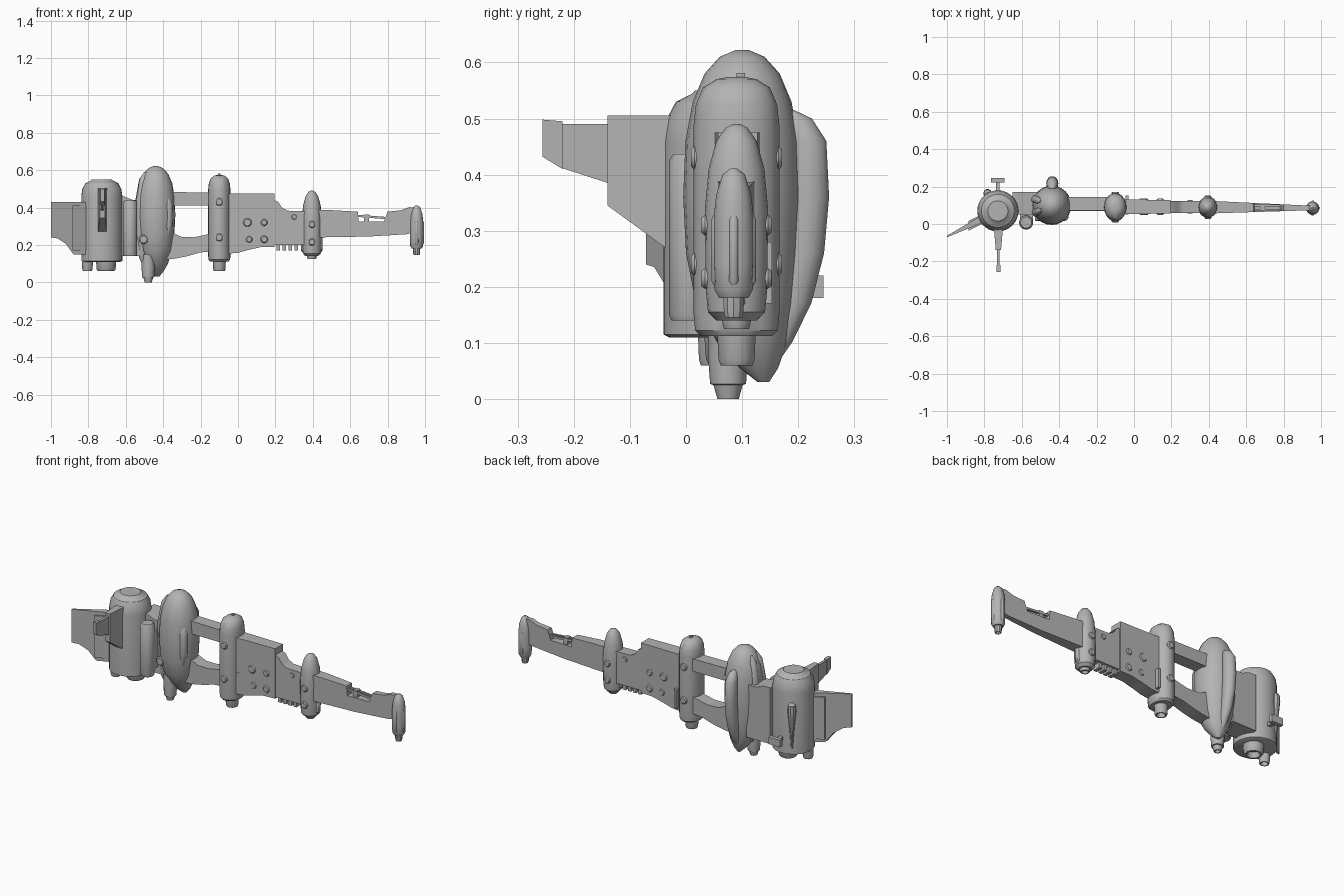
import bpy, bmesh, math

if "Cube" in bpy.data.objects:
    bpy.data.objects.remove(bpy.data.objects["Cube"])

grey = bpy.data.materials.new("hull grey")
grey.use_nodes = True
grey.diffuse_color = (0.45, 0.45, 0.45, 1)
grey.node_tree.nodes["Principled BSDF"].inputs["Base Color"].default_value = (0.45, 0.45, 0.45, 1)
parts = []


def loft(name, rings):
    """Skin a list of equal-length point rings and cap both ends."""
    bm = bmesh.new()
    loops = [[bm.verts.new(p) for p in ring] for ring in rings]
    n = len(loops[0])
    for a, b in zip(loops, loops[1:]):
        for i in range(n):
            j = (i + 1) % n
            bm.faces.new((a[i], a[j], b[j], b[i]))
    bm.faces.new(loops[0])
    bm.faces.new(loops[-1])
    bmesh.ops.recalc_face_normals(bm, faces=bm.faces)
    mesh = bpy.data.meshes.new(name)
    bm.to_mesh(mesh)
    bm.free()
    mesh.materials.append(grey)
    ob = bpy.data.objects.new(name, mesh)
    bpy.context.collection.objects.link(ob)
    parts.append(ob)
    return ob


def ring(x, y, z, rx, ry, n=20):
    turn = [2 * math.pi * i / n for i in range(n)]
    return [(x + rx * math.cos(a), y + ry * math.sin(a), z) for a in turn]


def lathe(name, x, y, profile, squash=1.0, n=20):
    """Round body from (radius, height) pairs; squash stretches it along y."""
    return loft(name, [ring(x, y, z, r, r * squash, n) for r, z in profile])


def nozzle(name, x, y, r, top, bottom, n=14):
    return lathe(name, x, y, [(r, top), (r * .92, bottom + .01), (r * .8, bottom),
                              (r * .62, bottom), (r * .45, bottom + .03)], n=n)


def slab(name, outline, centre, half, along="y"):
    """Flat part: outline (u, z) thickened along y (u = x) or along x (u = y)."""
    sides = []
    for s in (-1, 1):
        pts = [(u, centre(u) + s * half(u), z) for u, z in outline]
        sides.append(pts if along == "y" else [(v, u, z) for u, v, z in pts])
    return loft(name, sides)


def box(name, x0, x1, y0, y1, z0, z1):
    return slab(name, [(x0, z0), (x1, z0), (x1, z1), (x0, z1)],
                lambda u: (y0 + y1) / 2, lambda u: (y1 - y0) / 2)


def disc(name, x, z, r, y0, y1):
    """Round boss passing through a part from y0 to y1, bevelled at both ends."""
    rings = []
    for y, k in ((y0, .75), (y0 + .006, 1), (y1 - .006, 1), (y1, .75)):
        rings.append([(px, y, pz) for px, pz, _ in ring(x, z, 0, r * k, r * k, 14)])
    return loft(name, rings)


# Large drum with domed shoulder and flat cap
DX, DY = -.728, .07
lathe("drum", DX, DY, [(.1, .11), (.11, .115), (.11, .46), (.104, .5), (.088, .53),
                       (.058, .545), (.054, .55)], n=32)
nozzle("drum_main_nozzle", -.705, .085, .055, .13, .06)
nozzle("drum_small_nozzle", -.805, .05, .03, .13, .06)

# Stepped blade on the front of the drum
slab("blade_root", [(0, .505), (-.14, .505), (-.14, .345), (-.04, .272), (0, .26)],
     lambda y: DX + .003, lambda y: .026 + y * .085, "x")
slab("blade_middle", [(-.13, .49), (-.222, .49), (-.222, .412), (-.13, .382)],
     lambda y: DX + .003, lambda y: .007, "x")
slab("blade_tip", [(-.22, .495), (-.256, .498), (-.256, .432), (-.22, .41)],
     lambda y: DX + .003, lambda y: .01, "x")

# Swept side panel and its bracket
slab("side_panel", [(-.8, .43), (-1, .43), (-1, .24), (-.965, .235), (-.92, .205),
                    (-.88, .15), (-.8, .15)],
     lambda x: -.067 + (x + 1) * .5, lambda x: .004 + (x + 1) * .09)
slab("side_panel_bracket", [(-.8, .41), (-.885, .41), (-.885, .17), (-.8, .17)],
     lambda x: -.067 + (x + 1) * .5, lambda x: .026)

# Rear T-shaped handle and teardrop ridge on the drum
box("rear_handle_stem", DX - .01, DX + .01, .15, .235, .19, .21)
box("rear_handle_bar", DX - .036, DX + .036, .222, .245, .18, .22)
loft("drum_ridge", [ring(DX - .055, DY + .094, z, r, r, 10)
                    for z, r in ((.41, .006), (.395, .02), (.36, .023), (.27, .014), (.15, .005))])

# Link between drum and egg-shaped body
slab("drum_link", [(-.65, .46), (-.61, .46), (-.56, .44), (-.5, .44), (-.5, .14), (-.65, .14)],
     lambda x: .11, lambda x: .06)
lathe("link_tank", -.577, .008, [(.034, .14), (.038, .15), (.038, .425), (.03, .437)], n=16)
box("link_tank_clamp", -.61, -.54, 0, .06, .18, .4)

# Egg-shaped body with a swept tail
egg = [(.622, .012, 0), (.61, .04, 0), (.58, .067, 0), (.53, .088, 0), (.46, .101, 0),
       (.36, .105, 0), (.26, .1, 0), (.17, .087, .005), (.1, .062, .018), (.055, .034, .03),
       (.03, .01, .038)]
loft("egg_body", [ring(-.44 + dy * .2, .1 + dy, z, r, r, 24) for z, r, dy in egg])
rear = [(.515, .185, .008), (.5, .2, .025), (.46, .215, .036), (.36, .218, .038),
        (.26, .21, .037), (.17, .192, .032), (.1, .165, .024), (.045, .14, .01)]
loft("egg_rear_fairing", [ring(-.437, y, z, r * .85, r, 14) for z, y, r in rear])

# Slim fairings around the egg
for i, (angle, top, bottom) in enumerate(((160, .585, .1), (205, .59, .08), (318, .5, .2))):
    a = math.radians(angle)
    rings = []
    for k, bulge, r in ((0, .06, .007), (.07, .073, .02), (.3, .09, .024),
                        (.65, .09, .023), (.9, .077, .018), (1, .065, .007)):
        z = top + (bottom - top) * k
        rings.append(ring(-.44 + bulge * math.cos(a), .1 + bulge * math.sin(a), z, r, r, 12))
    loft("egg_fairing_%d" % (i + 1), rings)
lathe("egg_thruster", -.48, .075, [(.036, .15), (.036, .08), (.032, .027), (.026, .025),
                                   (.019, 0), (.014, 0), (.01, .015)], n=12)
disc("egg_boss", -.505, .23, .025, .015, .1)

# Upper and lower spars from egg to second pod
slab("upper_spar", [(-.4, .485), (-.3, .482), (-.1, .48), (-.1, .41), (-.4, .41)],
     lambda x: .108, lambda x: .036)
slab("lower_spar", [(-.4, .29), (-.345, .262), (-.3, .243), (-.23, .242), (-.17, .255), (-.1, .275),
                    (-.1, .17), (-.2, .16), (-.27, .14), (-.33, .128), (-.4, .12)],
     lambda x: .105, lambda x: .036)

# Second pod: tall capsule with bosses front and back
lathe("capsule_pod", -.1, .09, [(.05, .112), (.058, .122), (.06, .15), (.06, .49), (.057, .525),
                                (.047, .555), (.028, .57), (.012, .574)], 1.27)
nozzle("capsule_nozzle", -.1, .09, .036, .14, .06)
box("capsule_top_lug", -.107, -.093, .09, .105, .56, .581)
for z in (.24, .43):
    disc("capsule_boss", -.1, z, .021, .009, .171)
box("capsule_side_clamp", -.045, -.03, .05, .153, .17, .28)

# Thick equipment block with round hatches
slab("equipment_block", [(-.1, .475), (.195, .475), (.195, .19), (.12, .188), (.05, .172),
                         (0, .158), (-.1, .15)], lambda x: .092, lambda x: .039 - x * .02)
for x, z, r in ((.05, .32, .024), (.14, .32, .018), (.06, .23, .018), (.14, .23, .02)):
    disc("block_hatch", x, z, r, .049, .135)

# Inner wing with teeth underneath
slab("inner_wing", [(.19, .44), (.215, .43), (.235, .4), (.265, .383), (.4, .38),
                    (.4, .2), (.19, .2)], lambda x: .09, lambda x: .032)
for i in range(4):
    box("wing_tooth", .205 + i * .032, .225 + i * .032, .068, .112, .17, .205)
disc("inner_wing_hinge", .3, .35, .016, .055, .127)

# Third pod: pointed, with a nozzle, cheeks and bosses
lathe("pointed_pod", .395, .09, [(.034, .14), (.048, .155), (.052, .2), (.053, .34), (.047, .41),
                                 (.034, .46), (.018, .484), (.006, .49)], 1.06)
nozzle("pointed_pod_nozzle", .395, .09, .028, .16, .125)
for s in (-1, 1):
    lathe("pointed_pod_cheek", .395 + s * .042, .09, [(.006, .16), (.016, .17), (.016, .25),
                                                     (.006, .265)], n=10)
for z in (.215, .31):
    disc("pointed_pod_boss", .395, z, .019, .028, .152)

# Outer wing with a notch crossed by thin rods
slab("outer_wing", [(.4, .388), (.5, .386), (.64, .378), (.645, .325), (.78, .325), (.8, .378),
                    (.87, .385), (.915, .402), (.95, .4), (.95, .27), (.9, .257), (.7, .245),
                    (.4, .24)], lambda x: .09 - (x - .4) * .008, lambda x: .034 - (x - .4) * .04)
for y in (.076, .098):
    slab("notch_rod", [(.635, .362), (.79, .35), (.79, .338), (.635, .35)],
         lambda x: y, lambda x: .005)
box("notch_clip", .675, .7, .072, .102, .32, .364)

# Wing tip pod with side tanks
lathe("tip_pod", .955, .085, [(.026, .18), (.034, .195), (.036, .24), (.036, .32), (.031, .365),
                              (.02, .4), (.006, .411)], n=16)
nozzle("tip_nozzle", .955, .085, .02, .19, .145, 10)
for s in (-1, 1):
    lathe("tip_side_tank", .955, .085 + s * .03, [(.004, .2), (.01, .21), (.01, .32), (.004, .333)], n=10)
lathe("tip_outer_tank", .985, .085, [(.003, .2), (.009, .21), (.009, .32), (.003, .333)], n=10)

# Smooth shading with sharp edges kept
bpy.ops.object.select_all(action="DESELECT")
for ob in parts:
    ob.select_set(True)
bpy.context.view_layer.objects.active = parts[0]
bpy.ops.object.shade_smooth_by_angle(angle=math.radians(35))
